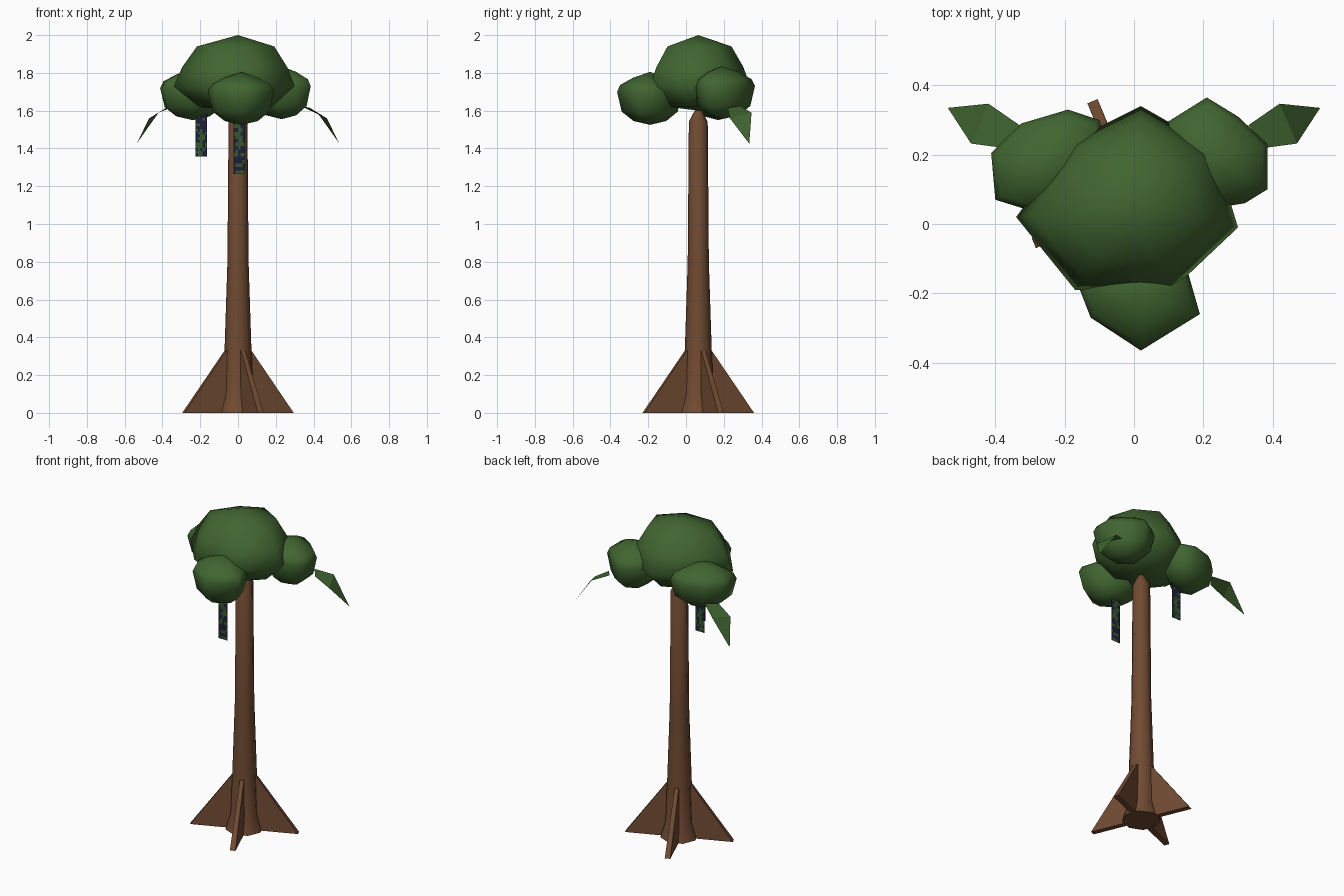
import bpy, bmesh, math, random
from mathutils import Vector

if "Cube" in bpy.data.objects:
    bpy.data.objects.remove(bpy.data.objects["Cube"])

random.seed(4)
CX, CY = 0.0, 0.065          # trunk axis


def material(name, rgb):
    m = bpy.data.materials.new(name)
    m.diffuse_color = (*rgb, 1)
    m.use_nodes = True
    m.node_tree.nodes["Principled BSDF"].inputs["Base Color"].default_value = m.diffuse_color
    return m


BARK = material("bark brown", (0.165, 0.070, 0.032))
LEAF = material("leaf green", (0.052, 0.130, 0.030))
VINE_DARK = material("vine navy", (0.012, 0.014, 0.040))
VINE_GREEN = material("vine green", (0.035, 0.095, 0.025))


def finish(name, bm, mats, smooth=None, fix=True):
    if fix:
        bmesh.ops.recalc_face_normals(bm, faces=bm.faces)
    me = bpy.data.meshes.new(name)
    bm.to_mesh(me)
    bm.free()
    for m in mats:
        me.materials.append(m)
    ob = bpy.data.objects.new(name, me)
    bpy.context.collection.objects.link(ob)
    if smooth:
        bpy.ops.object.select_all(action='DESELECT')
        ob.select_set(True)
        bpy.context.view_layer.objects.active = ob
        bpy.ops.object.shade_smooth_by_angle(angle=math.radians(smooth))
    return ob


def loft(name, outline, centre, rings, mat, smooth, bottom=None, top=None):
    """Stack scaled copies of an outline; close with poles where given."""
    bm = bmesh.new()
    cx, cy = centre
    n = len(outline)
    loops = [[bm.verts.new((cx + (x - cx) * s, cy + (y - cy) * s, z))
              for x, y in outline] for s, z in rings]
    for a, b in zip(loops, loops[1:]):
        for i in range(n):
            j = (i + 1) % n
            bm.faces.new((a[i], a[j], b[j], b[i]))
    for loop, z in ((loops[0], bottom), (loops[-1], top)):
        if z is None:
            bm.faces.new(loop)
        else:
            pole = bm.verts.new((cx, cy, z))
            for i in range(n):
                bm.faces.new((loop[i], loop[(i + 1) % n], pole))
    return finish(name, bm, [mat], smooth)


# Trunk: flared octagonal column with a pointed top
octagon = [(CX + math.cos(math.radians(45 * i)),
            CY + math.sin(math.radians(45 * i))) for i in range(8)]
loft("trunk", octagon, (CX, CY),
     [(0.11, 0), (0.08, 0.10), (0.071, 0.34), (0.056, 0.80), (0.05, 1.54), (0.025, 1.59)],
     BARK, 50, top=1.62)

# Buttress roots: four tapering fins
for k in range(4):
    a = math.radians(22.5 + 90 * k)
    out = Vector((math.cos(a), math.sin(a), 0))
    side = Vector((-out.y, out.x, 0))
    bm = bmesh.new()
    sides = []
    for sgn in (-1, 1):
        sides.append([bm.verts.new(Vector((CX, CY, z)) + out * r + side * (w * sgn))
                      for r, z, w in ((0.02, 0, 0.016), (0.313, 0, 0.016),
                                      (0.072, 0.33, 0.012), (0.02, 0.33, 0.012))])
    p, q = sides
    bm.faces.new(p)
    bm.faces.new(q)
    for i in range(4):
        j = (i + 1) % 4
        bm.faces.new((p[i], p[j], q[j], q[i]))
    finish(f"buttress_root_{k + 1}", bm, [BARK])

# Main crown: broad faceted dome
loft("main_crown",
     [(0.30, -0.01), (0.23, 0.22), (0.02, 0.34), (-0.18, 0.24),
      (-0.34, 0.02), (-0.17, -0.19), (-0.02, -0.19), (0.11, -0.19)],
     (0.0, 0.065),
     [(0.6, 1.62), (1.0, 1.73), (0.87, 1.83), (0.64, 1.94)],
     LEAF, 80, bottom=1.60, top=2.0)


# Smaller foliage clumps around the crown
def clump(name, outline, centre, low, wide, high):
    h, d = high - wide, wide - low
    loft(name, outline, centre,
         [(0.50, low + 0.02), (0.86, wide - d * 0.6), (1.0, wide),
          (0.90, wide + h * 0.35), (0.50, high - h * 0.28)],
         LEAF, 80, bottom=low, top=high)


clump("front_clump",
      [(0.19, -0.26), (0.15, -0.12), (0.02, -0.02), (-0.12, -0.09),
       (-0.16, -0.18), (-0.125, -0.27), (0.02, -0.365)],
      (0.02, -0.19), 1.525, 1.70, 1.805)
clump("left_clump",
      [(-0.06, 0.17), (-0.10, 0.30), (-0.19, 0.33), (-0.325, 0.29),
       (-0.412, 0.205), (-0.40, 0.07), (-0.24, 0.02)],
      (-0.24, 0.17), 1.55, 1.72, 1.82)
clump("right_clump",
      [(0.385, 0.10), (0.385, 0.23), (0.30, 0.31), (0.21, 0.365),
       (0.09, 0.29), (0.07, 0.15), (0.20, 0.04), (0.32, 0.06)],
      (0.23, 0.19), 1.555, 1.73, 1.835)

# Drooping leaves: a folded blade on each side
for name, s in (("right_leaf", 1), ("left_leaf", -1)):
    bm = bmesh.new()
    v = [bm.verts.new((s * x, y, z)) for x, y, z in
         ((0.33, 0.285, 1.625), (0.38, 0.22, 1.615), (0.47, 0.232, 1.56),
          (0.42, 0.347, 1.59), (0.537, 0.335, 1.425))]
    for idx in ((0, 1, 2, 3), (3, 2, 4)):
        f = bm.faces.new([v[i] for i in (idx if s > 0 else idx[::-1])])
    finish(name, bm, [LEAF], fix=False)


# Hanging vines: thin strips with leafy patches on a dark ground
def vine(name, x0, x1, y, z0, z1):
    cols, rows = 5, 18
    bm = bmesh.new()
    grid = [[bm.verts.new((x0 + (x1 - x0) * c / cols, y, z0 + (z1 - z0) * r / rows))
             for c in range(cols + 1)] for r in range(rows + 1)]
    for r in range(rows):
        for c in range(cols):
            f = bm.faces.new((grid[r][c], grid[r][c + 1],
                              grid[r + 1][c + 1], grid[r + 1][c]))
            chance = 0.2 if c in (0, cols - 1) else 0.62
            f.material_index = int(random.random() < chance)
    finish(name, bm, [VINE_DARK, VINE_GREEN], fix=False)


vine("front_vine", -0.025, 0.037, -0.155, 1.265, 1.60)
vine("left_vine", -0.225, -0.163, 0.14, 1.358, 1.62)
